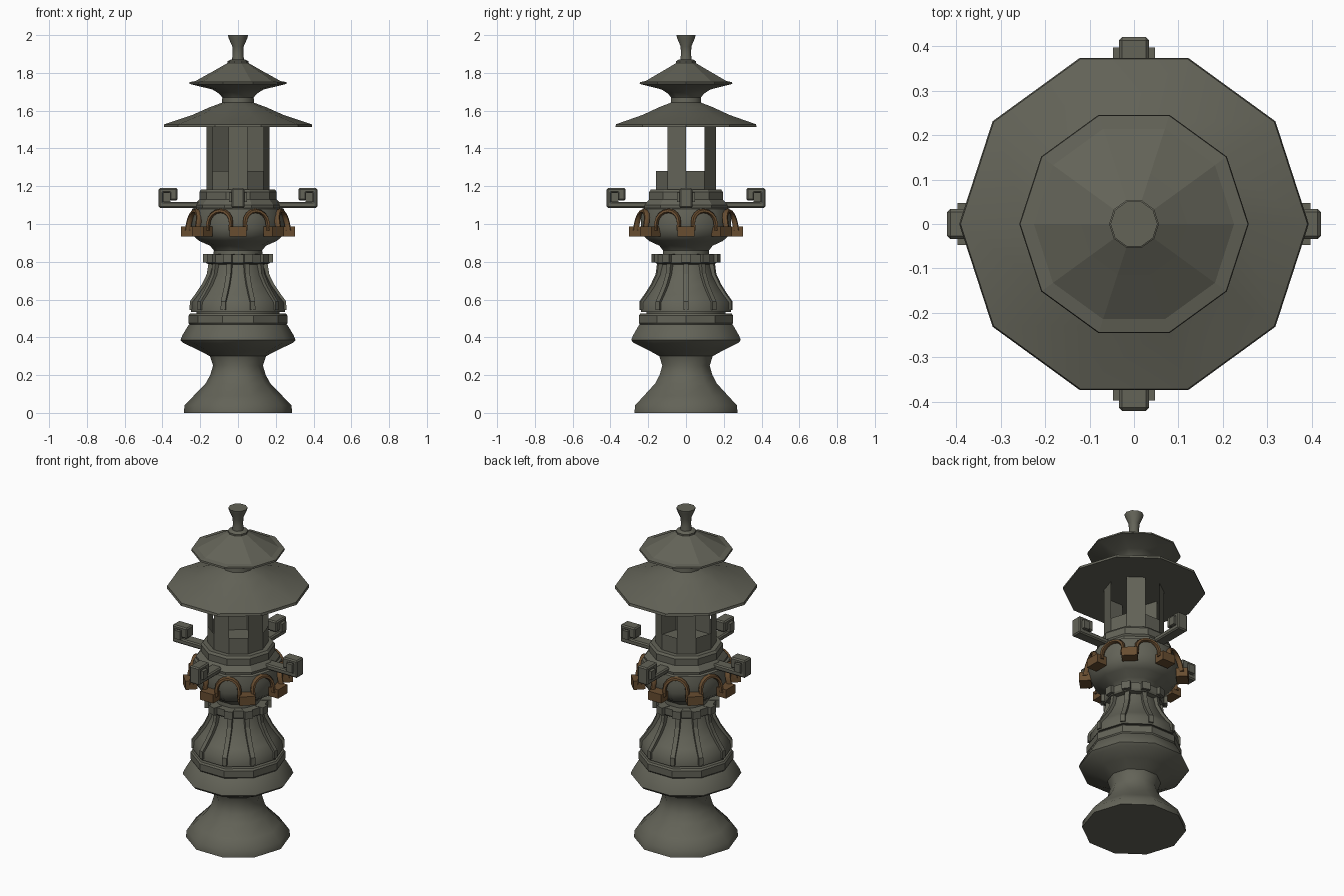
import bpy, bmesh, math
from mathutils import Matrix, Vector

if "Cube" in bpy.data.objects:
    bpy.data.objects.remove(bpy.data.objects["Cube"])

def material(name, col):
    m = bpy.data.materials.new(name)
    m.diffuse_color = (*col, 1)
    m.use_nodes = True
    m.node_tree.nodes["Principled BSDF"].inputs["Base Color"].default_value = m.diffuse_color
    return m

STONE = material("weathered stone", (0.125, 0.125, 0.097))
BRONZE = material("brown bronze", (0.14, 0.075, 0.03))

def finish(name, bm, mat, smooth=None, fix=True):
    if fix:
        bmesh.ops.recalc_face_normals(bm, faces=bm.faces)
    me = bpy.data.meshes.new(name)
    bm.to_mesh(me)
    bm.free()
    me.materials.append(mat)
    ob = bpy.data.objects.new(name, me)
    bpy.context.collection.objects.link(ob)
    if smooth:
        bpy.ops.object.select_all(action='DESELECT')
        ob.select_set(True)
        bpy.context.view_layer.objects.active = ob
        bpy.ops.object.shade_smooth_by_angle(angle=math.radians(smooth))
    return ob

def rings(bm, profile, n=10):
    out = []
    for r, z in profile:
        out.append([bm.verts.new((r * math.cos(2 * math.pi * i / n),
                                  r * math.sin(2 * math.pi * i / n), z)) for i in range(n)])
    return out

def lathe(name, profile, smooth=None):
    """Ten-sided turned solid from (radius, height) points."""
    bm = bmesh.new()
    rs = rings(bm, profile)
    for a, b in zip(rs, rs[1:]):
        for i in range(10):
            j = (i + 1) % 10
            bm.faces.new((a[i], a[j], b[j], b[i]))
    bm.faces.new(rs[0])
    bm.faces.new(rs[-1])
    return finish(name, bm, STONE, smooth)

def prism(bm, pts, half, angle):
    """Plate with outline (radius, height), thickness 2*half, turned about z."""
    rot = Matrix.Rotation(angle, 4, 'Z')
    a = [bm.verts.new(rot @ Vector((r, -half, z))) for r, z in pts]
    b = [bm.verts.new(rot @ Vector((r, half, z))) for r, z in pts]
    bm.faces.new(a)
    bm.faces.new(b[::-1])
    for i in range(len(pts)):
        j = (i + 1) % len(pts)
        bm.faces.new((a[i], b[i], b[j], a[j]))

def rect(r0, r1, z0, z1):
    return [(r0, z0), (r1, z0), (r1, z1), (r0, z1)]

# Foot and lower drum
lathe("foot", [(.287, 0), (.283, .04), (.235, .09), (.172, .155), (.147, .2), (.132, .25),
               (.148, .3), (.215, .335), (.29, .37), (.305, .385), (.295, .41), (.265, .46),
               (.255, .47)], 40)
lathe("drum_ring", [(.255, .465), (.262, .475), (.262, .515), (.255, .525), (.2, .525)], 30)

# Fluted bell with ribs and collar
lathe("bell", [(.22, .52), (.22, .533), (.25, .535), (.247, .585), (.215, .625), (.18, .675),
               (.152, .73), (.137, .79)], 40)
lathe("collar", [(.13, .785), (.165, .79), (.172, .8), (.172, .838), (.12, .838)])
path = [(.256, .545), (.255, .59), (.224, .632), (.192, .68), (.165, .735), (.157, .79)]
bm = bmesh.new()
for k in range(10):
    ang = k * math.pi / 5
    prism(bm, path + [(r - .04, z) for r, z in reversed(path)], .013, ang)
    prism(bm, rect(.13, .184, .795, .84), .024, ang)
finish("ribs", bm, STONE)

# Bowl, steps and lantern chamber
lathe("bowl", [(.13, .835), (.128, .86), (.148, .885), (.205, .91), (.24, .94), (.25, .98),
               (.252, 1.03), (.243, 1.08), (.22, 1.09)], 40)
lathe("bowl_steps", [(.23, 1.08), (.232, 1.1), (.21, 1.125), (.205, 1.13), (.205, 1.17),
                     (.195, 1.183), (.16, 1.183)])

# Thin chamber wall, every other side open as a window
bm = bmesh.new()
rs = rings(bm, [(.167, 1.17), (.167, 1.28), (.167, 1.515)])
for level in (0, 1):
    for i in range(10):
        if level == 0 or i % 2:
            j = (i + 1) % 10
            bm.faces.new((rs[level][i], rs[level][j], rs[level + 1][j], rs[level + 1][i]))
finish("lantern_chamber", bm, STONE, fix=False)

# Scroll brackets on four sides
scroll = [(.18, 1.085), (.42, 1.085), (.42, 1.19), (.32, 1.19), (.32, 1.125), (.362, 1.125),
          (.362, 1.165), (.395, 1.165), (.395, 1.117), (.18, 1.117)]
bm = bmesh.new()
hub = bmesh.new()
for k in range(4):
    prism(bm, scroll, .034, k * math.pi / 2)
    prism(hub, rect(.358, .397, 1.116, 1.167), .047, k * math.pi / 2)
arms = finish("scroll_brackets", bm, STONE)
bev = arms.modifiers.new("soft edges", 'BEVEL')
bev.width = .007
bev.segments = 1
finish("scroll_hubs", hub, STONE)

# Bronze blocks joined by arches around the bowl
bm = bmesh.new()
for k in range(8):
    prism(bm, rect(.235, .301, .935, .988), .044, k * math.pi / 4)
finish("bronze_blocks", bm, BRONZE)

bm = bmesh.new()
for k in range(8):
    rot = Matrix.Rotation((k + .5) * math.pi / 4, 4, 'Z')
    sections = []
    legs = [(1, 0, .965)]
    arc = [(math.cos(t * math.pi / 8), math.sin(t * math.pi / 8), 1.005) for t in range(9)]
    for c, s, zb in legs + arc + [(-1, 0, .965)]:
        sec = []
        for q in range(6):
            u = .065 + .012 * math.cos(q * math.pi / 3)
            depth = .016 * math.sin(q * math.pi / 3)
            z = zb + u * s
            r = .262 - .2 * (z - .965) + depth
            sec.append(bm.verts.new(rot @ Vector((r, u * c, z))))
        sections.append(sec)
    for a, b in zip(sections, sections[1:]):
        for q in range(6):
            bm.faces.new((a[q], a[(q + 1) % 6], b[(q + 1) % 6], b[q]))
    bm.faces.new(sections[0])
    bm.faces.new(sections[-1])
finish("bronze_arches", bm, BRONZE, 50)

# Two roofs and finial
lathe("lower_roof", [(.15, 1.513), (.393, 1.513), (.39, 1.528), (.24, 1.578), (.15, 1.618),
                     (.085, 1.642), (.08, 1.65)], 30)
lathe("upper_roof_underside", [(.085, 1.64), (.083, 1.67), (.1, 1.69), (.135, 1.712),
                               (.258, 1.742)], 40)
lathe("upper_roof", [(.258, 1.741), (.256, 1.751), (.225, 1.757), (.12, 1.815), (.05, 1.855)])
lathe("finial_ring", [(.04, 1.845), (.056, 1.852), (.056, 1.862), (.04, 1.87)])
lathe("finial", [(.033, 1.86), (.028, 1.9), (.03, 1.94), (.05, 1.985), (.053, 2.0)], 40)
